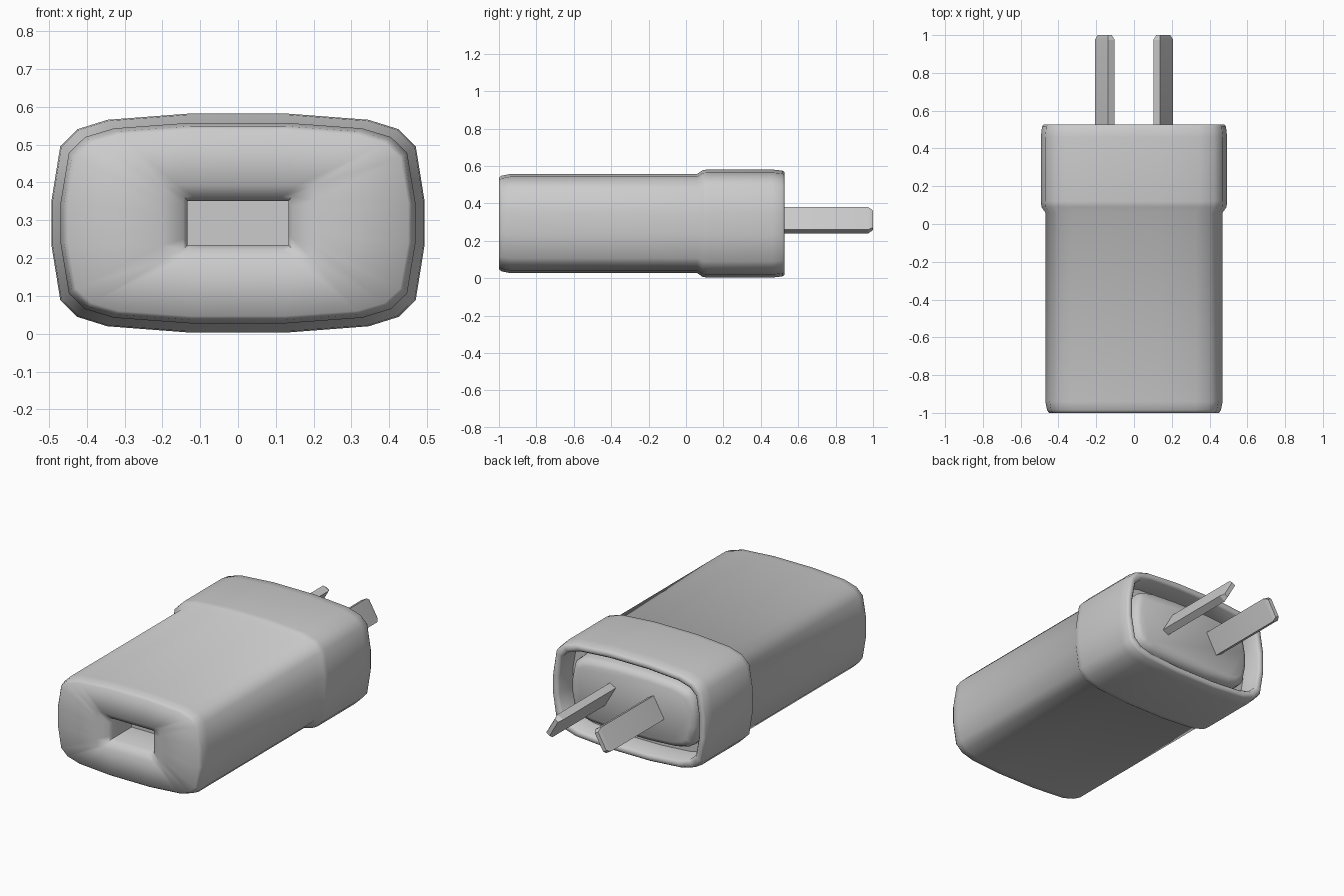
import bpy, bmesh, math

if "Cube" in bpy.data.objects:
    bpy.data.objects.remove(bpy.data.objects["Cube"])

CZ = 0.2925            # height of the housing axis
HX, HZ = 0.493, 0.289  # half width and half height of the collar


def mirror4(quad):
    """Closed loop from the points of one quadrant (top centre to right side)."""
    right = quad + [(x, -z) for x, z in reversed(quad)]
    return right + [(-x, z) for x, z in reversed(right)]


SHELL = [(0.135, HZ), (0.345, 0.273), (0.425, 0.248), (0.47, 0.203), (HX, 0.06)]


def shell(d):
    """Outer profile, drawn in by d."""
    return mirror4([(x * (1 - d / HX), z * (1 - d / HZ)) for x, z in SHELL])


def slot(a, h):
    """Rectangle with as many points as the shell profile."""
    return mirror4([(0.55 * a, h), (0.8 * a, h), (a, h), (a, 0.6 * h), (a, 0.25 * h)])


def loft(name, rings, angle):
    """Skin a list of (y, section) rings and close both ends."""
    bm = bmesh.new()
    loops = [[bm.verts.new((x, y, z)) for x, z in sec] for y, sec in rings]
    n = len(loops[0])
    for a, b in zip(loops, loops[1:]):
        for i in range(n):
            j = (i + 1) % n
            bm.faces.new((a[i], a[j], b[j], b[i]))
    bm.faces.new(loops[0])
    bm.faces.new(loops[-1])
    bmesh.ops.recalc_face_normals(bm, faces=bm.faces)
    me = bpy.data.meshes.new(name)
    bm.to_mesh(me)
    bm.free()
    ob = bpy.data.objects.new(name, me)
    bpy.context.collection.objects.link(ob)
    bpy.ops.object.select_all(action='DESELECT')
    ob.select_set(True)
    bpy.context.view_layer.objects.active = ob
    bpy.ops.object.shade_smooth_by_angle(angle=math.radians(angle))
    return ob


# Housing: port floor, port funnel, body, collar, rim, groove, raised centre
housing = loft("housing", [
    (-0.78, slot(0.133, 0.058)),
    (-0.955, slot(0.133, 0.058)),
    (-0.975, slot(0.145, 0.07)),
    (-1.00, slot(0.20, 0.10)),
    (-1.00, shell(0.043)),
    (-0.985, shell(0.033)),
    (-0.94, shell(0.024)),
    (0.06, shell(0.024)),
    (0.09, shell(0.003)),
    (0.12, shell(0.0)),
    (0.46, shell(0.0)),
    (0.515, shell(0.006)),
    (0.527, shell(0.014)),
    (0.527, shell(0.036)),
    (0.515, shell(0.046)),
    (0.40, shell(0.05)),
    (0.40, shell(0.092)),
    (0.455, shell(0.095)),
    (0.48, shell(0.105)),
    (0.495, shell(0.13)),
], 60)
housing.location.z = CZ

# Two slanted flat prongs with chamfered tips
W, T = 0.0685, 0.021
for side, label in ((-1, "left"), (1, "right")):
    prong = loft("prong_" + label, [
        (0.44, mirror4([(T, W)])),
        (0.975, mirror4([(T, W)])),
        (1.0, mirror4([(T - 0.009, W - 0.015)])),
    ], 20)
    prong.location = (side * 0.155, 0, 0.31)
    prong.rotation_euler.y = -side * math.radians(30)
